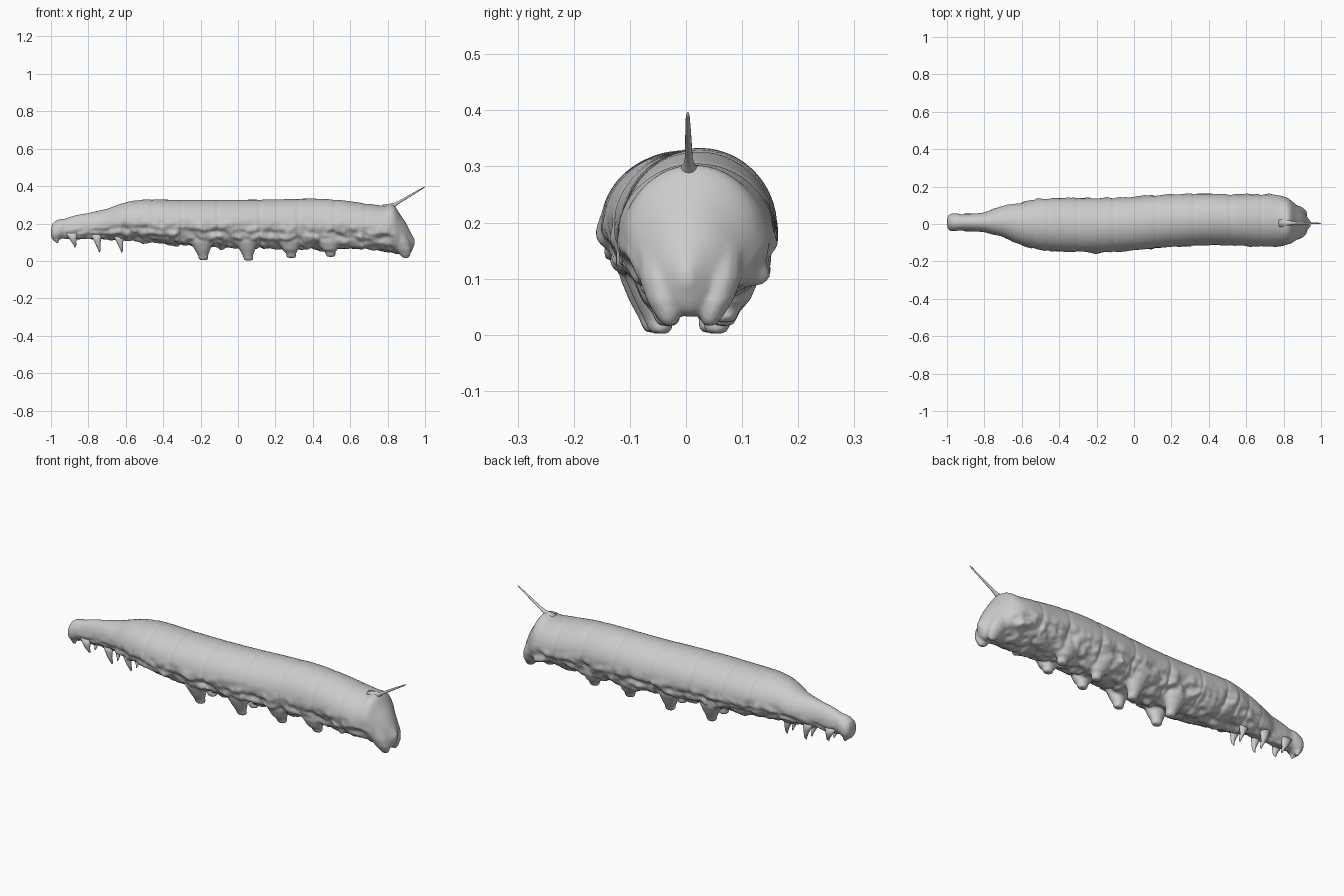
import bpy, bmesh, math
from mathutils import Vector, noise

if "Cube" in bpy.data.objects:
    bpy.data.objects.remove(bpy.data.objects["Cube"])

# x, top z, bottom z, +y edge, -y edge of the torso
BODY = [(-.96, .205, .125, .045, -.03), (-.9, .235, .115, .053, -.036),
        (-.8, .257, .118, .063, -.045), (-.7, .28, .115, .098, -.072),
        (-.6, .314, .11, .115, -.115), (-.5, .328, .1, .135, -.138),
        (-.35, .327, .088, .138, -.148), (-.2, .327, .075, .138, -.152),
        (0, .327, .07, .145, -.142), (.2, .329, .066, .158, -.124),
        (.4, .333, .062, .163, -.113), (.55, .325, .066, .158, -.116),
        (.7, .305, .062, .158, -.122), (.78, .296, .055, .152, -.118),
        (.83, .3, .045, .132, -.108), (.87, .245, .036, .1, -.084),
        (.9, .2, .032, .072, -.06), (.925, .15, .045, .04, -.035), (.945, .115, .09, .012, -.01)]
HEAD = [(-.999, .175, .13, .03, -.014), (-.993, .198, .115, .046, -.03),
        (-.975, .215, .104, .056, -.038), (-.955, .222, .112, .057, -.038),
        (-.93, .226, .128, .053, -.034), (-.91, .22, .14, .04, -.024)]
GROOVES = [-.9, -.8, -.7, -.61, -.535, -.46, -.305, -.11, .115, .32, .515, .68]


def sample(rows, x):
    """Smooth interpolation of the profile table at x."""
    i = max(j for j in range(len(rows) - 1) if rows[j][0] <= x + 1e-9)
    a, b = rows[i], rows[i + 1]
    p, q = rows[max(i - 1, 0)], rows[min(i + 2, len(rows) - 1)]
    h = b[0] - a[0]
    t = (x - a[0]) / h
    out = []
    for k in range(1, 5):
        ma = (b[k] - p[k]) / (b[0] - p[0]) * h
        mb = (q[k] - a[k]) / (q[0] - a[0]) * h
        out.append((2*t**3 - 3*t*t + 1) * a[k] + (t**3 - 2*t*t + t) * ma
                   + (3*t*t - 2*t**3) * b[k] + (t**3 - t*t) * mb)
    return out


def skin(bm, rings):
    """Bridge rings of points into a closed tube."""
    vs = [[bm.verts.new(p) for p in r] for r in rings]
    n = len(vs[0])
    for a, b in zip(vs, vs[1:]):
        for k in range(n):
            bm.faces.new((a[k], a[(k+1) % n], b[(k+1) % n], b[k]))
    bm.faces.new(vs[0][::-1])
    bm.faces.new(vs[-1])


def limb(bm, path, n=14):
    """Tapered tube with path points (x, y, z, rx, ry)."""
    skin(bm, [[(x + rx * math.cos(2*math.pi*k/n), y - ry * math.sin(2*math.pi*k/n), z)
               for k in range(n)] for x, y, z, rx, ry in path])


def torso(bm, rows, steps, n, wrinkles):
    rings = []
    for i in range(steps + 1):
        x = rows[0][0] + (rows[-1][0] - rows[0][0]) * i / steps
        top, bot, yr, yl = sample(rows, x)
        cy, w = (yr + yl) / 2, (yr - yl) / 2
        cz = bot + (top - bot) * .47
        groove = max(math.exp(-((x - g) / .008) ** 2) for g in GROOVES) if wrinkles else 0
        ring = []
        for k in range(n):
            a = 2 * math.pi * k / n
            c, s = math.cos(a), math.sin(a)
            f = 1 - .022 * groove
            low = max(0, min(1, (.2 - s) * 1.6)) if wrinkles else 0
            if low:
                fade = min(1, max(0, (.93 - x) * 8))
                # folded, lumpy underside with a lateral crease
                f += fade * low * (.16 * noise.noise(Vector((x * 17, c * 2.5 + 9, s * 3)))
                                   + .07 * noise.noise(Vector((x * 38, c * 5, s * 5))) - .05 * groove)
                f -= fade * .05 * math.exp(-((s + .33) / .1) ** 2)
            z = cz + s * f * ((top - cz) if s > 0 else (cz - bot))
            ring.append((x, cy + c * w * f, z))
        rings.append(ring)
    skin(bm, rings)


def finish(bm, name):
    bmesh.ops.recalc_face_normals(bm, faces=bm.faces[:])
    me = bpy.data.meshes.new(name)
    bm.to_mesh(me)
    bm.free()
    for p in me.polygons:
        p.use_smooth = True
    ob = bpy.data.objects.new(name, me)
    bpy.context.collection.objects.link(ob)
    return ob


def centre(x):
    s = sample(BODY, x)
    return (s[2] + s[3]) / 2


# torso, head, prolegs and tail claspers fused into one skin
bm = bmesh.new()
torso(bm, BODY, 380, 72, True)
torso(bm, HEAD, 24, 32, False)
for s in (-1, 1):
    for x, foot in ((-.19, .004), (.05, .002), (.28, .016), (.49, .022)):
        y = centre(x) * .8
        limb(bm, [(x - .01, y + s*.065, .16, .075, .05), (x - .005, y + s*.068, .1, .062, .045),
                  (x, y + s*.062, .06, .042, .034), (x + .003, y + s*.053, foot + .025, .027, .026),
                  (x + .006, y + s*.05, foot + .008, .027, .022), (x + .006, y + s*.05, foot, .018, .015)])
    limb(bm, [(.83, .008 + s*.05, .17, .06, .05), (.865, .008 + s*.05, .1, .055, .042),
              (.885, .007 + s*.045, .06, .042, .032), (.895, .006 + s*.038, .03, .027, .02),
              (.897, .006 + s*.036, .016, .015, .01)])
    # mouthparts under the head
    limb(bm, [(-.975, .01 + s*.02, .14, .02, .02), (-.97, .01 + s*.018, .105, .012, .012),
              (-.965, .01 + s*.016, .094, .005, .006)], 10)
body = finish(bm, "caterpillar_body")
m = body.modifiers.new("fuse", 'REMESH')
m.mode = 'VOXEL'
m.voxel_size = .0065
m.use_smooth_shade = True
m = body.modifiers.new("soften", 'SMOOTH')
m.factor = .5
m.iterations = 3

# three pairs of small hooked true legs
for i, (x, z, foot) in enumerate(((-.875, .14, .073), (-.745, .14, .046), (-.625, .135, .044))):
    for s, side in ((-1, "left"), (1, "right")):
        bm = bmesh.new()
        y, d = centre(x), z - foot
        limb(bm, [(x - .015, y + s*.03, z + .01, .032, .02), (x - .008, y + s*.034, z - d*.3, .02, .015),
                  (x - .002, y + s*.034, z - d*.6, .012, .01), (x + .004, y + s*.028, z - d*.85, .007, .007),
                  (x + .003, y + s*.022, foot, .002, .003)])
        finish(bm, f"true_leg_{i + 1}_{side}")

# tail horn
bm = bmesh.new()
a, b = Vector((.79, .006, .272)), Vector((.999, .003, .396))
d = (b - a).normalized()
u, v = Vector((0, 1, 0)), d.cross(Vector((0, 1, 0)))
skin(bm, [[a.lerp(b, t) + r * (u * math.cos(k * math.pi / 6) + v * math.sin(k * math.pi / 6))
           for k in range(12)]
          for t, r in ((0, .034), (.13, .02), (.24, .01), (.35, .007), (.65, .0055), (.95, .0035), (1, .0015))])
finish(bm, "tail_horn")
